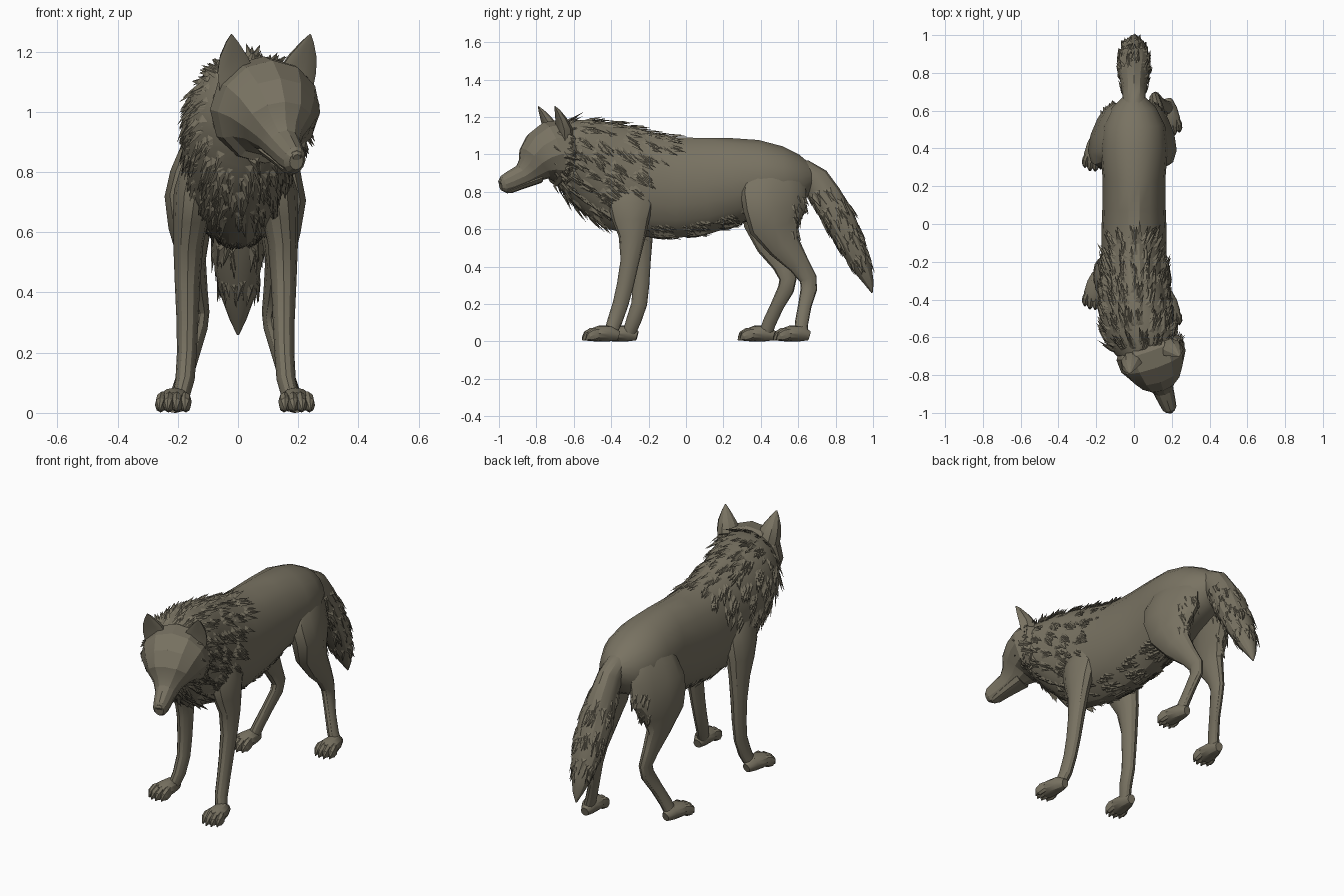
import bpy, bmesh, math, random
from mathutils import Vector, Matrix

random.seed(7)
cube = bpy.data.objects.get("Cube")
if cube:
    bpy.data.objects.remove(cube)

# One fur colour
COLOUR = (0.19, 0.17, 0.122, 1)
fur = bpy.data.materials.new("grey_brown_fur")
fur.use_nodes = True
fur.diffuse_color = COLOUR
bsdf = fur.node_tree.nodes["Principled BSDF"]
bsdf.inputs["Base Color"].default_value = COLOUR
bsdf.inputs["Roughness"].default_value = 0.9


def loft(bm, rings, sides=12, dish=1.0):
    """Tube through (x, y, z, side radius, depth radius); dish flattens one side."""
    centres = [Vector(r[:3]) for r in rings]
    loops = []
    for i, (c, r) in enumerate(zip(centres, rings)):
        tangent = centres[min(i + 1, len(rings) - 1)] - centres[max(i - 1, 0)]
        depth = tangent.cross(Vector((1, 0, 0))).normalized()
        loop = []
        for k in range(sides):
            a = math.tau * k / sides
            s = math.sin(a)
            s *= dish if s < 0 else 1
            loop.append(bm.verts.new(c + Vector((r[3] * math.cos(a), 0, 0)) + depth * r[4] * s))
        loops.append(loop)
    for lo, hi in zip(loops, loops[1:]):
        for k in range(sides):
            m = (k + 1) % sides
            bm.faces.new((lo[k], lo[m], hi[m], hi[k]))
    bm.faces.new(loops[0])
    bm.faces.new(loops[-1])
    bmesh.ops.recalc_face_normals(bm, faces=bm.faces)


def finish(name, bm, matrix=None, angle=28):
    if matrix:
        bm.transform(matrix)
    bm.normal_update()
    mesh = bpy.data.meshes.new(name)
    bm.to_mesh(mesh)
    mesh.materials.append(fur)
    mesh.shade_smooth()
    mesh.set_sharp_from_angle(angle=math.radians(angle))
    obj = bpy.data.objects.new(name, mesh)
    bpy.context.collection.objects.link(obj)
    return obj


def tufts(name, source, count, region, flow, length, width, lift=0.2):
    """Scatter pointed fur blades over the faces of a part."""
    mesh = source.data
    faces = [p for p in mesh.polygons if p.area > 0]
    picks = random.choices(faces, [p.area for p in faces], k=count * 12)
    bm = bmesh.new()
    made = 0
    for face in picks:
        weights = [random.random() for _ in face.vertices]
        p = sum((mesh.vertices[v].co * w for v, w in zip(face.vertices, weights)), Vector()) / sum(weights)
        if made >= count or not region(p):
            continue
        n = face.normal
        f = Vector(flow(p)) + Vector([random.uniform(-0.25, 0.25) for _ in range(3)])
        d = f - n * f.dot(n)
        if d.length < 0.05:
            continue
        d.normalize()
        side = n.cross(d)
        size = random.uniform(0.65, 1.2)
        w, l = width * size, length * size
        base = p - n * 0.004
        a, b, ridge, tip = [bm.verts.new(q) for q in (
            base - side * w, base + side * w, base + n * w * 0.7 + d * l * 0.3, base + d * l + n * l * lift)]
        for tri in ((a, ridge, tip), (ridge, b, tip), (b, a, tip), (a, b, ridge)):
            bm.faces.new(tri)
        made += 1
    bmesh.ops.recalc_face_normals(bm, faces=bm.faces)
    finish(name, bm)


# Torso and neck: (x, y, top, bottom, half width), rump to neck
profile = [(0, .68, .95, .83, .05), (0, .62, 1.0, .75, .115), (0, .52, 1.045, .70, .165),
           (0, .40, 1.08, .665, .18), (0, .25, 1.094, .62, .167), (0, .10, 1.094, .57, .167),
           (0, -.05, 1.094, .548, .173), (0, -.20, 1.12, .55, .173), (0, -.34, 1.16, .585, .178),
           (.01, -.46, 1.19, .67, .187), (.025, -.56, 1.2, .75, .195), (.045, -.64, 1.19, .81, .19),
           (.06, -.70, 1.155, .85, .15)]
bm = bmesh.new()
loft(bm, [(x, y, (t + b) / 2, w, (t - b) / 2) for x, y, t, b, w in profile], 18)
torso = finish("torso", bm)

# Tail
bm = bmesh.new()
loft(bm, [(0, .56, .94, .045, .04), (0, .625, .915, .06, .06), (0, .69, .86, .062, .08),
          (0, .75, .77, .072, .085), (0, .82, .65, .09, .085), (0, .885, .52, .085, .073),
          (0, .945, .39, .058, .05), (0, .98, .31, .028, .025), (0, .995, .26, .004, .004)], 12)
tail = finish("tail", bm)


def add_paw(bm, x, y, side):
    """Pad, four toes and claws, turned slightly outward."""
    paw = bmesh.new()
    loft(paw, [(0, .045, .03, .022, .025), (0, 0, .042, .042, .042),
               (0, -.06, .042, .054, .042), (0, -.10, .034, .048, .034)], 12)
    for tx in (-.040, -.0135, .0135, .040):
        reach = .014 if abs(tx) < .03 else 0
        loft(paw, [(tx * .8, -.05, .048, .014, .025), (tx, -.085 - reach, .038, .02, .034),
                   (tx * 1.05, -.113 - reach, .026, .018, .028), (tx * 1.05, -.127 - reach, .016, .008, .012),
                   (tx * 1.05, -.134 - reach, .006, .002, .003)], 8)
    paw.transform(Matrix.Translation((x, y, 0)) @ Matrix.Rotation(side * .1, 4, 'Z'))
    for v in paw.verts:
        v.co.z = max(v.co.z, 0)
    temp = bpy.data.meshes.new("paw_temp")
    paw.to_mesh(temp)
    bm.from_mesh(temp)
    bpy.data.meshes.remove(temp)


def leg(name, rings, side, shift, taper=0):
    """Leg on one side; shift slides it along y by height, taper narrows the thigh rearward."""
    bm = bmesh.new()
    posed = [(side * x - .008, y + shift(z), z, rx, ry) for x, y, z, rx, ry in rings]
    loft(bm, posed, 12)
    for v in bm.verts:
        v.co.x *= 1 - taper * (v.co.y - .45) * min(1, max(0, (v.co.z - .5) * 6))
    add_paw(bm, side * .195 - .01, posed[-1][1], side)
    return finish(name, bm)


fore = [(.08, -.28, .93, .03, .06), (.112, -.29, .84, .062, .11), (.135, -.295, .74, .07, .125),
        (.148, -.295, .65, .06, .10), (.157, -.288, .56, .05, .072), (.16, -.30, .43, .042, .05),
        (.16, -.325, .30, .036, .045), (.162, -.35, .20, .033, .042), (.168, -.38, .11, .032, .04),
        (.185, -.405, .045, .03, .034)]
hind = [(.07, .45, .99, .03, .08), (.103, .46, .92, .062, .145), (.128, .465, .81, .08, .175),
        (.145, .475, .71, .084, .17), (.15, .475, .61, .068, .135), (.146, .525, .51, .047, .088),
        (.13, .605, .41, .037, .057), (.118, .653, .335, .031, .047), (.122, .657, .28, .029, .044),
        (.148, .635, .19, .028, .036), (.176, .618, .10, .029, .036), (.193, .615, .045, .032, .035)]
leg("front_leg_left", fore, 1, lambda z: 0)
leg("front_leg_right", fore, -1, lambda z: .1 * min(1, max(0, (.8 - z) / .6)))
thighs = [leg("hind_leg_left", hind, 1, lambda z: 0, 1.3),
          leg("hind_leg_right", hind, -1, lambda z: -.2 * max(0, 1 - z / .72), 1.3)]

# Head, modelled straight and then turned to its left
turn = Matrix.Translation((.09, -.69, 0)) @ Matrix.Rotation(math.radians(19), 4, 'Z')
skull = [(.09, 1.15, .87, .14), (.03, 1.185, .83, .183), (-.04, 1.175, .825, .18),
         (-.085, 1.13, .835, .152), (-.125, 1.065, .84, .118), (-.152, 1.0, .837, .08),
         (-.195, .948, .822, .056), (-.26, .912, .80, .046), (-.302, .887, .792, .038),
         (-.32, .865, .807, .024)]
bm = bmesh.new()
loft(bm, [(0, y, (t + b) / 2, w, (t - b) / 2) for y, t, b, w in skull], 12)
head = finish("head", bm, turn, 20)

# Lower jaw and nose pad
bm = bmesh.new()
loft(bm, [(0, -.10, .875, .06, .03), (0, -.2, .838, .042, .025), (0, -.26, .812, .032, .02),
          (0, -.285, .803, .018, .012)], 8)
finish("lower_jaw", bm, turn)
bm = bmesh.new()
loft(bm, [(0, -.29, .862, .022, .022), (0, -.318, .852, .022, .02), (0, -.325, .848, .013, .012)], 8)
finish("nose", bm, turn)

for side, label in ((1, "left"), (-1, "right")):
    # Dished ears
    bm = bmesh.new()
    loft(bm, [(side * .095, -.01, 1.07, .068, .07), (side * .107, -.018, 1.13, .066, .066),
              (side * .12, -.032, 1.18, .05, .046), (side * .132, -.05, 1.23, .022, .022),
              (side * .138, -.06, 1.257, .003, .003)], 10, dish=.15)
    finish("ear_" + label, bm, turn)
    # Eyes under slanted brow ridges
    for part, x, y, z, size in (("eye_", .078, -.149, .982, (.018, .01, .008)),
                                ("brow_", .078, -.137, 1.012, (.036, .016, .01))):
        bm = bmesh.new()
        place = (Matrix.Translation((side * x, y, z)) @ Matrix.Rotation(side * .6, 4, 'Z')
                 @ Matrix.Rotation(side * -.35, 4, 'Y') @ Matrix.Diagonal((*size, 1)))
        bmesh.ops.create_icosphere(bm, subdivisions=1, radius=1, matrix=place)
        finish(part + label, bm, turn)

# Shaggy fur: mane, cheeks, belly fringe, tail and thigh backs
tufts("mane_fur", torso, 900,
      lambda p: p.y < -.04 - (1.1 - p.z) * .85 and p.y > -.69,
      lambda p: (p.x * 1.5, 1, -.25 if p.z > 1.1 else -.8), .088, .019, .24)
tufts("cheek_fur", head, 130,
      lambda p: p.y > -.72 and p.z < 1.13,
      lambda p: ((p.x - .08) * 3, 1, -.5), .075, .018, .15)
tufts("belly_fur", torso, 340,
      lambda p: -.3 < p.y < .33 and p.z < .625 + max(0, p.y) * .25,
      lambda p: (0, 1, -.5), .065, .014, .18)
tufts("tail_fur", tail, 170,
      lambda p: .42 < p.z < .82,
      lambda p: (p.x * 2, .45, -1), .09, .017, .14)
for thigh, label in zip(thighs, ("left", "right")):
    tufts("thigh_fur_" + label, thigh, 50,
          lambda p: .58 < p.z < .82 and p.y > .56,
          lambda p: (0, .4, -1), .065, .013)
